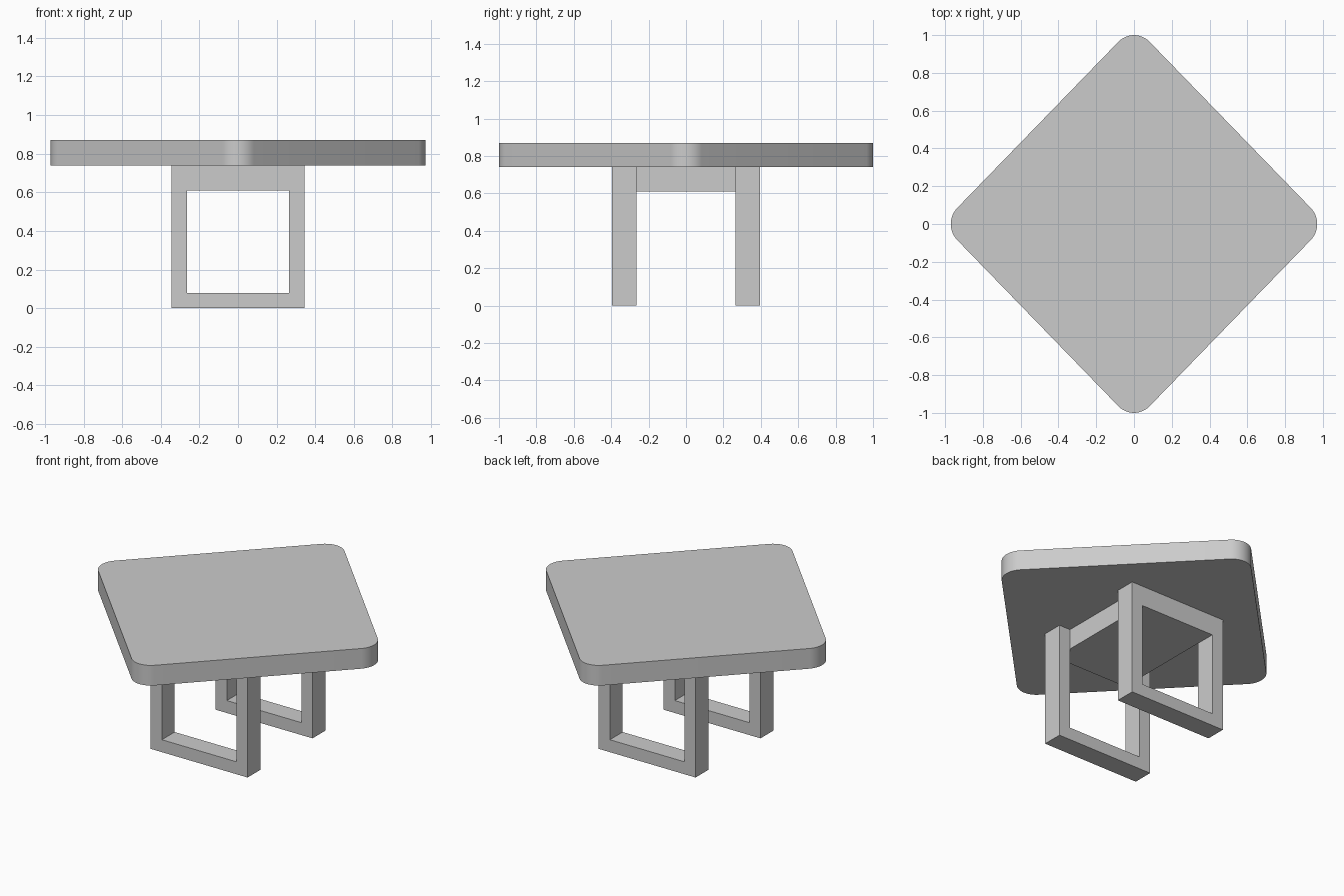
import bpy, bmesh, math

if "Cube" in bpy.data.objects:
    bpy.data.objects.remove(bpy.data.objects["Cube"])

TOP, UNDER, RAIL = 0.87, 0.74, 0.61      # tabletop top, underside, rail bottom
OUT, INN = 0.345, 0.265                  # frame half widths
Y_IN, Y_OUT = 0.265, 0.395               # frame depth range


def prism(name, outline, axis_map, a, b):
    """Extrude a closed 2D outline from a to b."""
    bm = bmesh.new()
    face = bm.faces.new([bm.verts.new(axis_map(u, v, a)) for u, v in outline])
    ext = bmesh.ops.extrude_face_region(bm, geom=[face])
    offset = [q - p for p, q in zip(axis_map(0, 0, a), axis_map(0, 0, b))]
    bmesh.ops.translate(bm, vec=offset,
                        verts=[g for g in ext["geom"] if isinstance(g, bmesh.types.BMVert)])
    bmesh.ops.recalc_face_normals(bm, faces=bm.faces)
    return finish(name, bm)


def finish(name, bm):
    mesh = bpy.data.meshes.new(name)
    bm.to_mesh(mesh)
    bm.free()
    obj = bpy.data.objects.new(name, mesh)
    bpy.context.collection.objects.link(obj)
    return obj


# Tabletop: diamond with rounded corners, slightly narrower in x
r, steps = 0.12, 12
centre = 1.0 - r
outline = []
for k in range(4):
    mid = k * math.pi / 2
    for i in range(steps + 1):
        ang = mid - math.pi / 4 + i / steps * math.pi / 2
        outline.append((0.97 * (centre * math.cos(mid) + r * math.cos(ang)),
                        centre * math.sin(mid) + r * math.sin(ang)))
top = prism("tabletop", outline, lambda u, v, w: (u, v, w), UNDER, TOP)
bpy.context.view_layer.objects.active = top
top.select_set(True)
bpy.ops.object.shade_smooth_by_angle(angle=math.radians(30))
top.select_set(False)


# Leg frames: closed rectangular rings standing front and back
def leg_frame(name, y0, y1):
    bm = bmesh.new()
    rings = []
    for y in (y0, y1):
        for w, lo, hi in ((OUT, 0, UNDER), (INN, 0.08, RAIL)):
            rings.append([bm.verts.new((x, y, z))
                          for x, z in ((-w, lo), (w, lo), (w, hi), (-w, hi))])
    for a, b in ((0, 1), (1, 3), (3, 2), (2, 0)):
        for i in range(4):
            j = (i + 1) % 4
            bm.faces.new((rings[a][i], rings[a][j], rings[b][j], rings[b][i]))
    bmesh.ops.recalc_face_normals(bm, faces=bm.faces)
    return finish(name, bm)


leg_frame("front_leg_frame", -Y_OUT, -Y_IN)
leg_frame("back_leg_frame", Y_IN, Y_OUT)

# Support block joining the two frames under the top
square = [(-INN, -Y_IN), (INN, -Y_IN), (INN, Y_IN), (-INN, Y_IN)]
prism("support_block", square, lambda u, v, w: (u, v, w), RAIL, UNDER)
